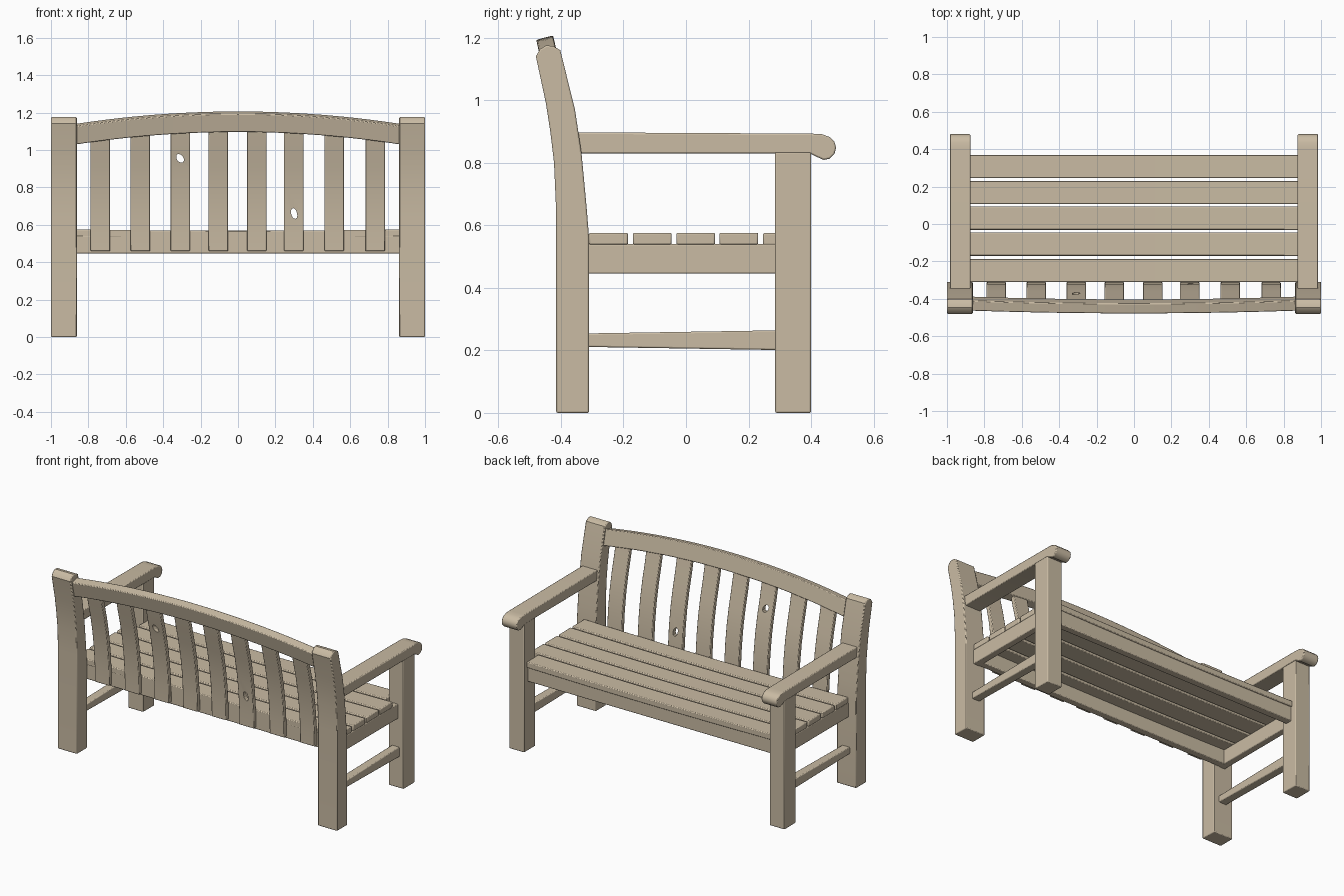
import bpy, bmesh, math

if "Cube" in bpy.data.objects:
    bpy.data.objects.remove(bpy.data.objects["Cube"])

wood = bpy.data.materials.new("weathered wood")
wood.diffuse_color = (0.59, 0.5, 0.37, 1)
wood.use_nodes = True
wood.node_tree.nodes["Principled BSDF"].inputs["Base Color"].default_value = wood.diffuse_color


def sweep(name, profile, xs, shift=lambda x: (0, 0), mirror=False, bevel=0.005):
    """Carry a (y, z) profile along x; shift bends it in y and z."""
    bm = bmesh.new()
    rings = []
    for x in xs:
        dy, dz = shift(x)
        rings.append([bm.verts.new((x, y + dy, z + dz)) for y, z in profile])
    n = len(profile)
    for a, b in zip(rings, rings[1:]):
        for i in range(n):
            j = (i + 1) % n
            bm.faces.new((a[i], a[j], b[j], b[i]))
    bm.faces.new(rings[0])
    bm.faces.new(rings[-1])
    bmesh.ops.recalc_face_normals(bm, faces=bm.faces)
    me = bpy.data.meshes.new(name)
    bm.to_mesh(me)
    bm.free()
    ob = bpy.data.objects.new(name, me)
    bpy.context.collection.objects.link(ob)
    me.materials.append(wood)
    if bevel:
        m = ob.modifiers.new("soft edges", 'BEVEL')
        m.width = bevel
        m.segments = 2
        m.limit_method = 'ANGLE'
        m.angle_limit = math.radians(50)
    if mirror:
        m = ob.modifiers.new("other side", 'MIRROR')
        m.use_axis = (True, False, False)
    bpy.ops.object.select_all(action='DESELECT')
    ob.select_set(True)
    bpy.context.view_layer.objects.active = ob
    bpy.ops.object.shade_smooth_by_angle(angle=math.radians(35))
    return ob


def rect(y0, y1, z0, z1):
    return [(y0, z0), (y1, z0), (y1, z1), (y0, z1)]


def steps(half, n):
    return [-half + 2 * half * i / n for i in range(n + 1)]


# Side frames: legs, arms, aprons and stretchers
sweep("back_leg", [(-.415, 0), (-.415, .64), (-.422, .8), (-.434, .9), (-.448, .99),
                   (-.48, 1.14), (-.467, 1.163), (-.447, 1.175), (-.425, 1.173), (-.402, 1.16),
                   (-.355, .97), (-.334, .83), (-.318, .66), (-.31, .56), (-.31, 0)],
      [.862, 1.0], mirror=True)
sweep("front_leg", rect(.285, .4, 0, .835), [.878, .985], mirror=True)
sweep("armrest", [(-.36, .83), (-.36, .897), (.40, .893), (.435, .891), (.46, .882),
                  (.475, .866), (.48, .848), (.475, .828), (.46, .813), (.44, .809),
                  (.42, .818), (.395, .83)],
      [.875, .985], mirror=True)
sweep("side_apron", rect(-.32, .295, .445, .54), [.9, .945], mirror=True)
sweep("side_stretcher", [(-.32, .211), (.295, .201), (.295, .264), (-.32, .254)],
      [.9, .955], mirror=True)

# Long rails under the seat
sweep("front_rail", rect(.315, .362, .445, .542), [-.89, .89])
sweep("back_rail", rect(-.31, -.265, .445, .542), [-.91, .91])

# Seat slats, sagging slightly in the middle
for i, y in enumerate((-.31, -.17, -.031, .107, .246)):
    half = .885 if i == 4 else .945
    sweep("seat_slat", rect(y, y + .124, .538, .576), steps(half, 12),
          lambda x: (0, -.008 * (1 - (x / .945) ** 2)))


# Arched top rail, leaning back
def arch(x):
    dz = -.067 * (x / .87) ** 2
    return -.22 * dz, dz


sweep("top_rail", [(-.455, 1.095), (-.402, 1.107), (-.425, 1.207), (-.479, 1.193)],
      steps(.88, 28), arch)

# Curved back slats
curve = [(-.325, .46), (-.327, .56), (-.336, .68), (-.352, .8), (-.374, .91),
         (-.399, 1.01)]
knots = {2: (-.31, .955), 5: (.3, .66)}
for i, cx in enumerate((-.736, -.522, -.309, -.105, .1, .298, .515, .733)):
    top = 1.13 + arch(cx)[1]
    line = curve + [(-.399 - .22 * (top - 1.01), top)]
    profile = [(y - .014, z) for y, z in line] + [(y + .014, z) for y, z in line[::-1]]
    slat = sweep("back_slat", profile, [cx - .052, cx + .052], bevel=.004)
    if i in knots:
        # Knot hole: an uneven oval cut right through
        kx, kz = knots[i]
        oval = []
        for k in range(12):
            t = k * math.tau / 12
            r = 1 + .12 * math.sin(2 * t + i)
            oval.append((kx + .018 * r * math.cos(t) - .006 * math.sin(t),
                         kz + .026 * r * math.sin(t)))
        bm = bmesh.new()
        a = [bm.verts.new((x, -.6, z)) for x, z in oval]
        b = [bm.verts.new((x, -.2, z)) for x, z in oval]
        bm.faces.new(a)
        bm.faces.new(b)
        for k in range(12):
            bm.faces.new((a[k], a[k - 1], b[k - 1], b[k]))
        bmesh.ops.recalc_face_normals(bm, faces=bm.faces)
        me = bpy.data.meshes.new("knot_cutter")
        bm.to_mesh(me)
        bm.free()
        me.materials.append(wood)
        cutter = bpy.data.objects.new("knot_cutter", me)
        bpy.context.collection.objects.link(cutter)
        cutter.hide_render = True
        cut = slat.modifiers.new("knot hole", 'BOOLEAN')
        cut.operation = 'DIFFERENCE'
        cut.solver = 'EXACT'
        cut.object = cutter
        for m in list(slat.modifiers):
            bpy.ops.object.modifier_apply(modifier=m.name)
        bpy.data.objects.remove(cutter)
